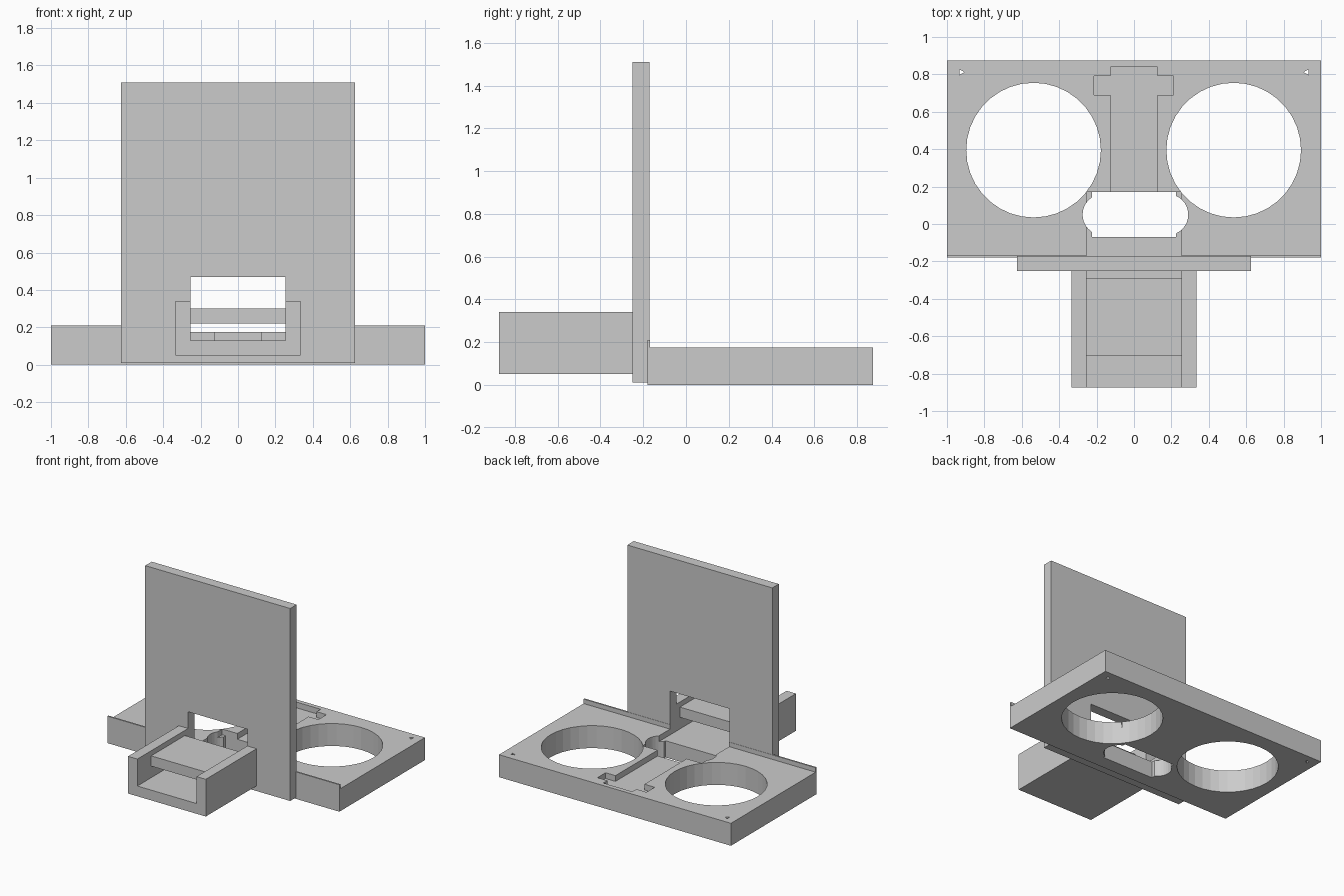
import bpy
import math

if "Cube" in bpy.data.objects:
    bpy.data.objects.remove(bpy.data.objects["Cube"])


def box(name, x0, x1, y0, y1, z0, z1):
    bpy.ops.mesh.primitive_cube_add(size=1, location=((x0+x1)/2, (y0+y1)/2, (z0+z1)/2))
    ob = bpy.context.object
    ob.name = name
    ob.scale = (x1-x0, y1-y0, z1-z0)
    bpy.ops.object.transform_apply(location=True, rotation=True, scale=True)
    return ob


def prism(name, x, y, r, sides, z0, z1, turn=0):
    bpy.ops.mesh.primitive_cylinder_add(vertices=sides, radius=r, depth=z1-z0,
                                        location=(x, y, (z0+z1)/2), rotation=(0, 0, turn))
    ob = bpy.context.object
    ob.name = name
    bpy.ops.object.transform_apply(location=True, rotation=True, scale=True)
    return ob


def boolean(target, other, operation='DIFFERENCE'):
    mod = target.modifiers.new("boolean", 'BOOLEAN')
    mod.operation = operation
    mod.solver = 'EXACT'
    mod.object = other
    bpy.context.view_layer.objects.active = target
    bpy.ops.object.modifier_apply(modifier=mod.name)
    bpy.data.objects.remove(other, do_unlink=True)


# Flat base with a raised lip along the front edge
profile = [(-0.18, 0), (0.875, 0), (0.875, 0.175), (-0.168, 0.175), (-0.168, 0.21), (-0.18, 0.21)]
n = len(profile)
verts = [(x, y, z) for x in (-1, 1) for y, z in profile]
faces = [tuple(reversed(range(n))), tuple(range(n, 2*n))]
faces += [(i, (i+1) % n, (i+1) % n + n, i+n) for i in range(n)]
mesh = bpy.data.meshes.new("base_plate")
mesh.from_pydata(verts, [], faces)
base = bpy.data.objects.new("base_plate", mesh)
bpy.context.collection.objects.link(base)

# Front channel, rear groove and its cross slot
boolean(base, box("channel_cut", -0.255, 0.255, -0.3, 0.17, 0.13, 0.5))
boolean(base, box("groove_cut", -0.125, 0.125, 0.1, 0.84, 0.13, 0.5))
boolean(base, box("ear_cut", -0.213, 0.21, 0.69, 0.79, 0.13, 0.5))

# Through opening with rounded ends
boolean(base, box("opening_cut", -0.225, 0.225, -0.07, 0.17, -0.1, 0.5))
for x in (-0.165, 0.18):
    boolean(base, prism("opening_end_cut", x, 0.05, 0.11, 32, -0.1, 0.5))

# Large round holes and tiny triangular corner holes
for s, x in ((-1, -0.537), (1, 0.533)):
    boolean(base, prism("round_cut", x, 0.395, 0.36, 36, -0.1, 0.5))
    boolean(base, prism("corner_cut", s*0.925, 0.812, 0.018, 3, -0.1, 0.5, s*math.pi/2))

# Upright panel with a window
panel = box("upright_panel", -0.625, 0.625, -0.25, -0.17, 0.01, 1.51)
boolean(panel, box("window_cut", -0.255, 0.255, -0.4, 0, 0.13, 0.47))

# Open front tray
tray = box("front_tray", -0.335, 0.335, -0.875, -0.25, 0.05, 0.34)
boolean(tray, box("tray_cut", -0.255, 0.255, -1, 0, 0.13, 0.5))

# Shelf between the tray walls
box("tray_shelf", -0.255, 0.255, -0.705, -0.29, 0.22, 0.30)
